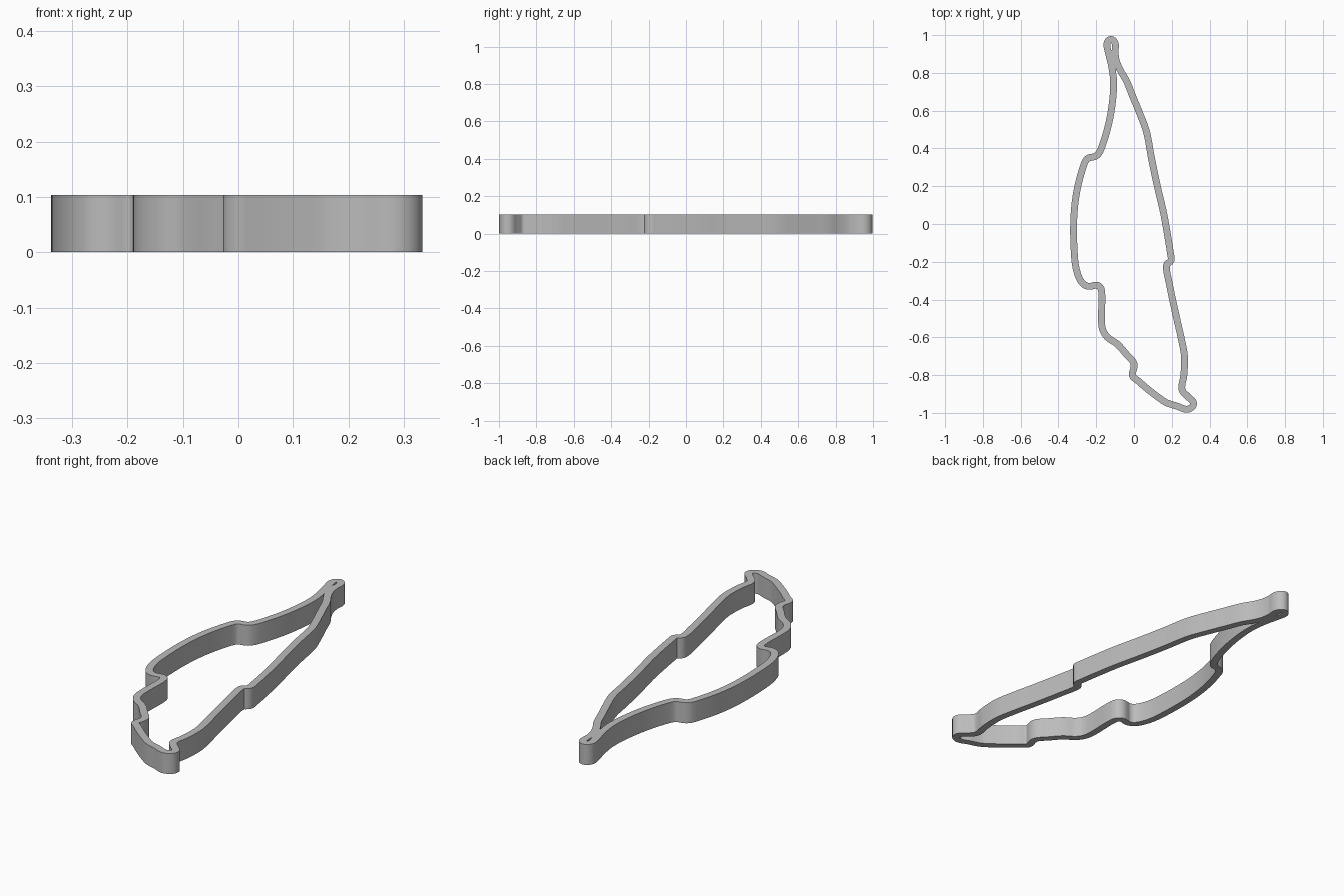
import bpy
import bmesh
from mathutils import Vector
from mathutils.geometry import interpolate_bezier

HALF_WIDTH = 0.018
HEIGHT = 0.103

if "Cube" in bpy.data.objects:
    bpy.data.objects.remove(bpy.data.objects["Cube"], do_unlink=True)

# Centreline of the wall in thousandths, clockwise from the narrow tip
CENTRELINE = [
    (-122, 978), (-100, 957), (-100, 906), (-92, 859), (-71, 811), (-40, 758),
    (-8, 679), (29, 589), (66, 489), (92, 351), (124, 198), (156, 61),
    (177, -55), (193, -156), (196, -193), (172, -219), (188, -320),
    (219, -468), (251, -610), (267, -700), (264, -800), (254, -875),
    (283, -912), (314, -943), (309, -967), (277, -981), (230, -965),
    (172, -946), (124, -914), (66, -869), (24, -832), (-8, -803), (0, -758),
    (-3, -732), (-40, -690), (-87, -637), (-140, -600), (-166, -558),
    (-172, -505), (-172, -351), (-193, -325), (-240, -330), (-272, -314),
    (-299, -262), (-314, -182), (-319, 13), (-304, 166), (-267, 309),
    (-246, 346), (-198, 362), (-172, 404), (-135, 526), (-114, 647),
    (-108, 753), (-119, 838), (-135, 906), (-143, 957),
]


def smooth_loop(points, spacing):
    """Sample a smooth closed curve through the points."""
    count = len(points)
    tangents = [(points[(i + 1) % count] - points[i - 1]).normalized()
                for i in range(count)]
    samples = []
    for i, start in enumerate(points):
        j = (i + 1) % count
        end = points[j]
        reach = (end - start).length / 3
        steps = max(3, int(reach * 3 / spacing))
        samples += interpolate_bezier(start, start + tangents[i] * reach,
                                      end - tangents[j] * reach, end,
                                      steps + 1)[:-1]
    return samples


def offset_loop(path, distance):
    """Offset sideways, trimming points that fall inside the wall."""
    result = []
    for i, point in enumerate(path):
        along = (path[(i + 1) % len(path)] - path[i - 1]).normalized()
        moved = point + Vector((-along.y, along.x, 0)) * distance
        nearest = min((moved - other).length_squared for other in path)
        if nearest > (HALF_WIDTH * 0.97) ** 2:
            result.append(moved)
    return result


def add_outline(curve, points):
    """Add a closed polygon outline to a filled curve."""
    spline = curve.splines.new("POLY")
    spline.points.add(len(points) - 1)
    for target, point in zip(spline.points, points):
        target.co = (point.x, point.y, 0, 1)
    spline.use_cyclic_u = True


path = smooth_loop([Vector((x, y, 0)) / 1000 for x, y in CENTRELINE], 0.007)
outer = offset_loop(path, HALF_WIDTH)
inner = offset_loop(path, -HALF_WIDTH)

# Wall profile: outer edge, main opening and the tiny slot in the tip
curve = bpy.data.curves.new("cutter_wall_profile", "CURVE")
curve.dimensions = "2D"
curve.fill_mode = "BOTH"
curve.extrude = HEIGHT / 2
add_outline(curve, outer)
add_outline(curve, [p for p in inner if p.y < 0.88])
slot = [p for p in inner if p.y >= 0.88]
if len(slot) > 2:
    add_outline(curve, slot)

wall = bpy.data.objects.new("cutter_wall", curve)
bpy.context.collection.objects.link(wall)
wall.location.z = HEIGHT / 2

# Turn the extruded profile into a clean welded mesh
bpy.ops.object.select_all(action="DESELECT")
wall.select_set(True)
bpy.context.view_layer.objects.active = wall
bpy.ops.object.convert(target="MESH")
wall = bpy.context.object
mesh = bmesh.new()
mesh.from_mesh(wall.data)
bmesh.ops.remove_doubles(mesh, verts=mesh.verts, dist=0.0002)
bmesh.ops.recalc_face_normals(mesh, faces=mesh.faces)
mesh.to_mesh(wall.data)
mesh.free()
bpy.ops.object.shade_smooth_by_angle()

# Plain grey finish
grey = bpy.data.materials.new("plain grey")
grey.use_nodes = True
colour = (0.5, 0.5, 0.5, 1)
grey.diffuse_color = colour
grey.node_tree.nodes["Principled BSDF"].inputs["Base Color"].default_value = colour
wall.data.materials.clear()
wall.data.materials.append(grey)
